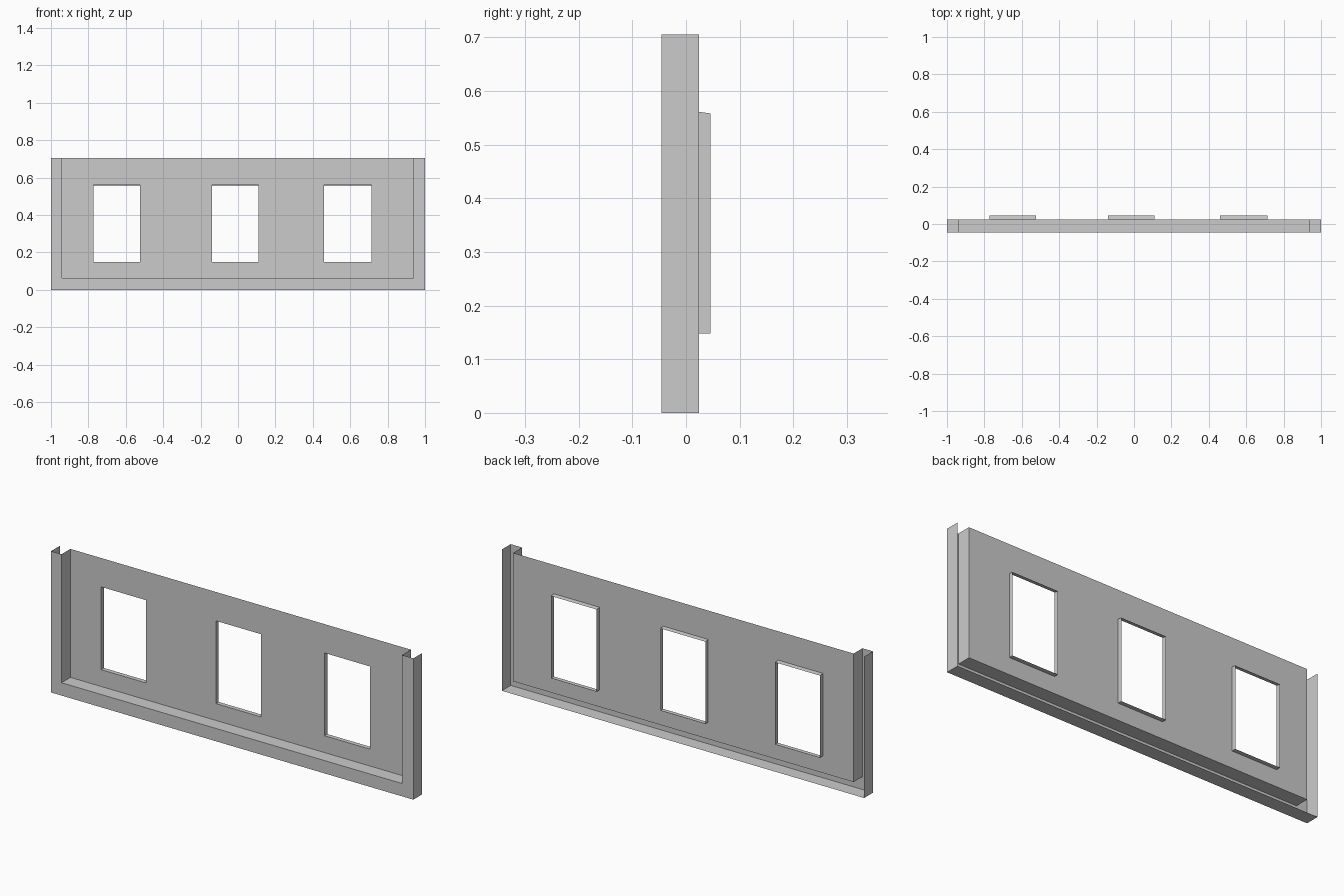
import bpy

if "Cube" in bpy.data.objects:
    bpy.data.objects.remove(bpy.data.objects["Cube"])

H = 0.705                                   # wall height
FRONT, BACK, LIP = -0.046, 0.024, 0.046     # depth planes
LEFT, RIGHT, SILL = -0.942, 0.937, 0.064    # recessed panel edges
WINDOWS = [(-0.772, -0.524), (-0.139, 0.109), (0.461, 0.713)]
WIN_Z = (0.148, 0.561)


def make_object(name, verts, faces):
    mesh = bpy.data.meshes.new(name)
    mesh.from_pydata(verts, [], faces)
    mesh.update()
    obj = bpy.data.objects.new(name, mesh)
    bpy.context.collection.objects.link(obj)
    return obj


def loft(name, rings, closed):
    """Skin a series of matching point rings with quads."""
    n = len(rings[0])
    verts = [p for ring in rings for p in ring]
    faces = []
    for r in range(len(rings) - 1):
        for i in range(n if closed else n - 1):
            j = (i + 1) % n
            faces.append((r * n + i, r * n + j, (r + 1) * n + j, (r + 1) * n + i))
    return make_object(name, verts, faces)


def u_path(x0, x1, z0, y):
    return [(x0, y, H), (x0, y, z0), (x1, y, z0), (x1, y, H)]


def rectangle(x0, x1, z0, z1, y):
    return [(x0, y, z0), (x1, y, z0), (x1, y, z1), (x0, y, z1)]


# Open-backed channel round the left, bottom and right edges
loft("surround_channel", [
    u_path(-1, 1, 0, BACK),
    u_path(-1, 1, 0, FRONT),
    u_path(LEFT, RIGHT, SILL, FRONT),
    u_path(LEFT, RIGHT, SILL, BACK),
], closed=False)

# Recessed wall sheet, a grid with the window cells left out
xs = [LEFT] + [x for w in WINDOWS for x in w] + [RIGHT]
zs = [SILL, *WIN_Z, H]
cols = len(xs)
verts = [(x, BACK, z) for z in zs for x in xs]
faces = []
for r in range(len(zs) - 1):
    for c in range(cols - 1):
        if r == 1 and c % 2 == 1:
            continue
        a = r * cols + c
        faces.append((a, a + 1, a + cols + 1, a + cols))
make_object("wall_panel", verts, faces)

# Thin window reveals projecting from the back, head slightly sloped
for i, (x0, x1) in enumerate(WINDOWS, 1):
    loft(f"window_reveal_{i}", [
        rectangle(x0, x1, WIN_Z[0], WIN_Z[1], BACK),
        rectangle(x0, x1, WIN_Z[0], WIN_Z[1] - 0.003, LIP),
    ], closed=True)
